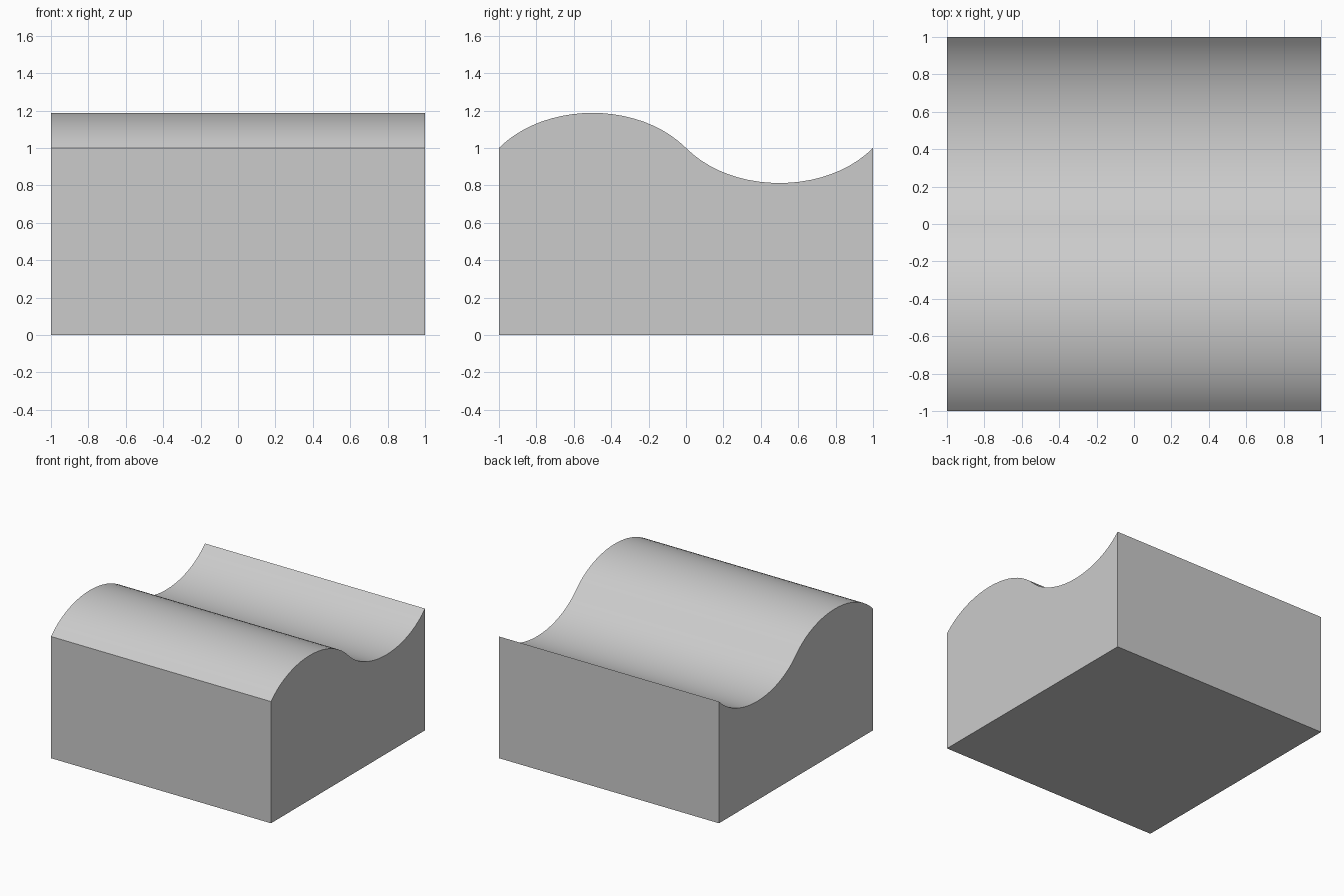
import bpy, bmesh, math
from mathutils import Vector
from mathutils.geometry import interpolate_bezier

cube = bpy.data.objects.get("Cube")
if cube:
    bpy.data.objects.remove(cube, do_unlink=True)

# Plain grey material
grey = bpy.data.materials.new("light_grey")
grey.use_nodes = True
colour = (0.6, 0.6, 0.6, 1)
grey.diffuse_color = colour
grey.node_tree.nodes["Principled BSDF"].inputs["Base Color"].default_value = colour


def arch(start, rise, steps=20):
    """One half of the wave, as a symmetric Bezier arch one unit long."""
    points = [(0, start, 1), (0, start + 0.25, 1 + rise),
              (0, start + 0.75, 1 + rise), (0, start + 1, 1)]
    return interpolate_bezier(*[Vector(p) for p in points], steps + 1)


# Side profile: crest at the front, trough at the back, flat base
profile = arch(-1, 0.25) + arch(0, -0.25)[1:]
profile += [Vector((0, 1, 0)), Vector((0, -1, 0))]

# Extrude the profile across the width
bm = bmesh.new()
left_side = Vector((-1, 0, 0))
face = bm.faces.new([bm.verts.new(p + left_side) for p in profile])
extruded = bmesh.ops.extrude_face_region(bm, geom=[face], use_keep_orig=True)
verts = [g for g in extruded["geom"] if isinstance(g, bmesh.types.BMVert)]
bmesh.ops.translate(bm, verts=verts, vec=(2, 0, 0))
bmesh.ops.recalc_face_normals(bm, faces=bm.faces)

mesh = bpy.data.meshes.new("wave_block")
bm.to_mesh(mesh)
bm.free()
mesh.materials.append(grey)
block = bpy.data.objects.new("wave_block", mesh)
bpy.context.collection.objects.link(block)

# Smooth wave, sharp block edges
bpy.ops.object.select_all(action="DESELECT")
block.select_set(True)
bpy.context.view_layer.objects.active = block
bpy.ops.object.shade_smooth_by_angle(angle=math.radians(30))
